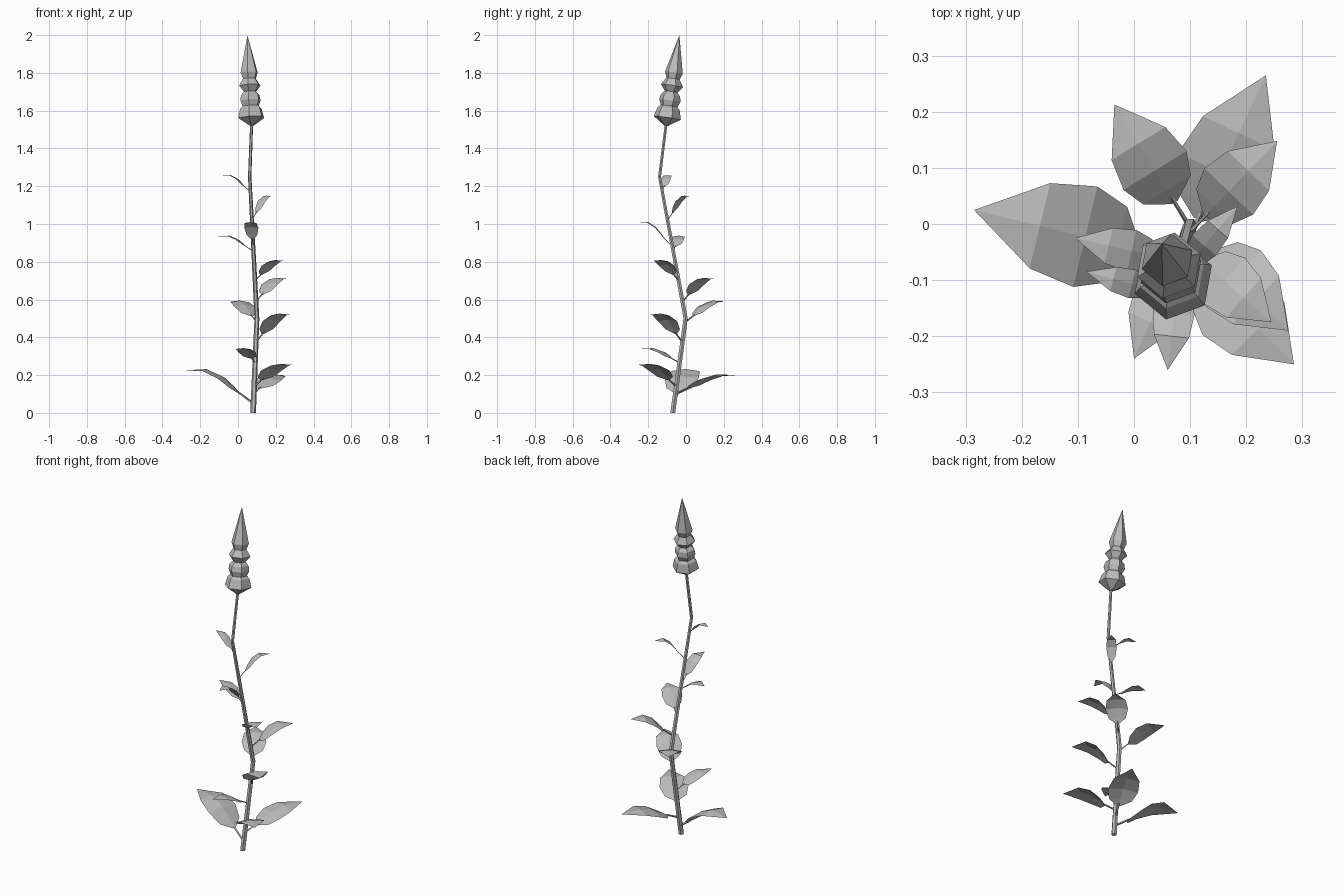
import bpy, bmesh, math
from mathutils import Vector

cube = bpy.data.objects.get("Cube")
if cube:
    bpy.data.objects.remove(cube, do_unlink=True)

grey = bpy.data.materials.new("plain_grey")
grey.use_nodes = True
grey.diffuse_color = (0.5, 0.5, 0.5, 1)
grey.node_tree.nodes["Principled BSDF"].inputs["Base Color"].default_value = (0.5, 0.5, 0.5, 1)


def loft(bm, points, radii, axis, sides, phase=0.0):
    """Join rings around a path; all rings face along one axis."""
    axis = axis.normalized()
    u = axis.orthogonal() if abs(axis.x) > 0.9 else Vector((1, 0, 0))
    u = (u - axis * u.dot(axis)).normalized()
    v = axis.cross(u)
    rings = []
    for p, r in zip(points, radii):
        angles = [phase + math.tau * i / sides for i in range(sides)]
        rings.append([bm.verts.new(p + r * (u * math.cos(a) + v * math.sin(a))) for a in angles])
    for lower, upper in zip(rings, rings[1:]):
        for i in range(sides):
            j = (i + 1) % sides
            bm.faces.new((lower[i], lower[j], upper[j], upper[i]))
    bm.faces.new(rings[0][::-1])
    bm.faces.new(rings[-1])


def finish(bm, name):
    bmesh.ops.remove_doubles(bm, verts=bm.verts, dist=0.0003)
    mesh = bpy.data.meshes.new(name)
    bm.to_mesh(mesh)
    bm.free()
    mesh.materials.append(grey)
    obj = bpy.data.objects.new(name, mesh)
    bpy.context.collection.objects.link(obj)
    return obj


# Bent stem
stem_path = [Vector(p) for p in ((0.08, -0.07, 0), (0.1, -0.002, 0.5),
                                 (0.062, -0.14, 1.25), (0.072, -0.105, 1.53))]
bm = bmesh.new()
loft(bm, stem_path, (0.015, 0.013, 0.009, 0.008), Vector((0, 0, 1)), 6)
finish(bm, "stem")


def stem_at(z):
    for a, b in zip(stem_path, stem_path[1:]):
        if z <= b.z:
            return a.lerp(b, (z - a.z) / (b.z - a.z))


# Tiered flower head: distance along its axis, radius
foot, tip = Vector((0.072, -0.105, 1.52)), Vector((0.05, -0.035, 2.0))
tiers = ((0, 0.01), (0.042, 0.073), (0.092, 0.06), (0.105, 0.045), (0.135, 0.057),
         (0.163, 0.052), (0.182, 0.034), (0.215, 0.06), (0.252, 0.036),
         (0.285, 0.048), (0.485, 0))
axis = (tip - foot).normalized()
bm = bmesh.new()
loft(bm, [foot + axis * d for d, r in tiers], [r for d, r in tiers], axis, 6, math.radians(20))
finish(bm, "flower_head")

# Leaf outline: reach, rise, half width, each as a share of the leaf's size
STATIONS = ((0.2, 0.3, 0.1), (0.3, 0.52, 0.75), (0.46, 0.83, 1.0), (0.68, 1.04, 0.85), (1, 1, 0))


def leaf(name, z, tip, half):
    start, tip = stem_at(z), Vector(tip)
    reach = Vector((tip.x - start.x, tip.y - start.y, 0))
    rise = Vector((0, 0, tip.z - z))
    side = Vector((-reach.y, reach.x, 0)).normalized()
    bm = bmesh.new()
    rows = []
    for h, v, w in STATIONS:
        mid = start + reach * h + rise * v
        edge = side * half * w
        drop = Vector((0, 0, 0.14 * half * w))
        rows.append([bm.verts.new(p) for p in (mid + edge - drop, mid, mid - edge - drop)])
    # Folded blade on both sides of the midrib
    for a, b in zip(rows[:-1], rows[1:-1]):
        for i in (0, 1):
            bm.faces.new((a[i], a[i + 1], b[i + 1], b[i]))
    for i in (0, 1):
        bm.faces.new((rows[-2][i], rows[-2][i + 1], rows[-1][1]))
    # Thin stalk
    end = start + reach * 0.24 + rise * 0.37
    r = max(0.0025, half * 0.07)
    loft(bm, [start, end], [r, r * 0.7], end - start, 4)
    bmesh.ops.delete(bm, geom=[v for v in bm.verts if not v.link_faces], context='VERTS')
    finish(bm, name)


# Leaves from the ground up: stem height, tip position, half width
LEAVES = (
    (0.05, (-0.285, 0.025, 0.225), 0.092),
    (0.1, (0.235, 0.265, 0.2), 0.083),
    (0.14, (0.285, -0.25, 0.255), 0.078),
    (0.265, (0.0, -0.24, 0.34), 0.05),
    (0.375, (0.275, -0.19, 0.52), 0.07),
    (0.48, (-0.035, 0.213, 0.59), 0.066),
    (0.59, (0.255, 0.148, 0.71), 0.06),
    (0.7, (0.245, -0.175, 0.805), 0.055),
    (0.855, (-0.105, -0.025, 0.935), 0.038),
    (0.88, (0.06, -0.26, 1.005), 0.037),
    (1.02, (0.185, 0.032, 1.145), 0.028),
    (1.17, (-0.085, -0.085, 1.255), 0.026),
)
for n, (z, tip_point, half) in enumerate(LEAVES, 1):
    leaf(f"leaf_{n}", z, tip_point, half)
